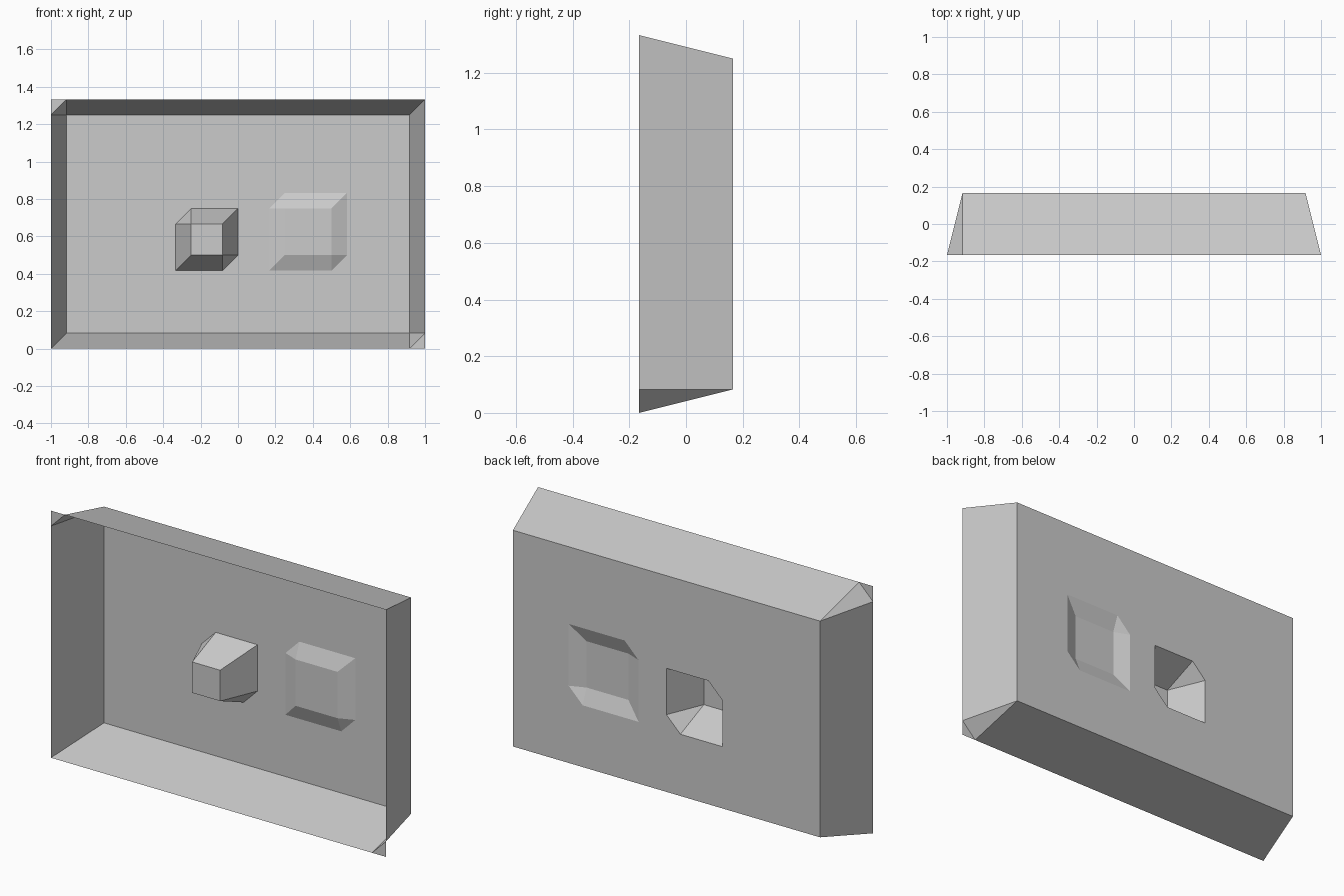
import bpy, bmesh

if "Cube" in bpy.data.objects:
    bpy.data.objects.remove(bpy.data.objects["Cube"])

U = 1 / 12            # the model sits on a 1/12 grid
BACK, FRONT = 2 * U, -2 * U


def square(x0, x1, z0, z1, y):
    return [(x0, y, z0), (x1, y, z0), (x1, y, z1), (x0, y, z1)]


def rim(x0, x1, z0, z1, y):
    """Rectangle grown by one unit, top-left and bottom-right corners cut."""
    return [(x0 - U, y, z0 - U), (x1, y, z0 - U), (x1 + U, y, z0),
            (x1 + U, y, z1 + U), (x0, y, z1 + U), (x0 - U, y, z1)]


def finish(bm, name):
    bmesh.ops.recalc_face_normals(bm, faces=bm.faces)
    me = bpy.data.meshes.new(name)
    bm.to_mesh(me)
    bm.free()
    ob = bpy.data.objects.new(name, me)
    bpy.context.collection.objects.link(ob)
    return ob


def flared_walls(bm, rect, y_in, y_out):
    """Four sloping walls and two corner triangles; returns both vertex loops."""
    a = [bm.verts.new(p) for p in square(*rect, y_in)]
    h = [bm.verts.new(p) for p in rim(*rect, y_out)]
    for f in ((a[0], a[1], h[1], h[0]), (a[1], h[2], h[1]),
              (a[1], a[2], h[3], h[2]), (a[2], a[3], h[4], h[3]),
              (a[3], h[5], h[4]), (a[3], a[0], h[0], h[5])):
        bm.faces.new(f)
    return a, h


def raised_panel(name, rect, depth):
    """Hollow block pressed forward out of the back plate."""
    bm = bmesh.new()
    cap, _ = flared_walls(bm, rect, BACK - depth, BACK)
    bm.faces.new(cap)
    return finish(bm, name)


TRAY = (-11 * U, 11 * U, U, 15 * U)
BLOCK = (-3 * U, -U, 6 * U, 8 * U)
PANEL = (3 * U, 6 * U, 6 * U, 9 * U)

# Tray walls with the two corner tabs in the front plane
bm = bmesh.new()
_, h = flared_walls(bm, TRAY, BACK, FRONT)
for p, q, x, z in ((h[1], h[2], 1, 0), (h[4], h[5], -1, 16 * U)):
    bm.faces.new((p, q, bm.verts.new((x, FRONT, z))))
finish(bm, "tray_walls")

# Back plate with two six-sided openings
bm = bmesh.new()
edges = []
for loop in (square(*TRAY, BACK), rim(*BLOCK, BACK), rim(*PANEL, BACK)):
    vs = [bm.verts.new(p) for p in loop]
    edges += [bm.edges.new((vs[i - 1], vs[i])) for i in range(len(vs))]
bmesh.ops.triangle_fill(bm, use_beauty=True, use_dissolve=False,
                        edges=edges, normal=(0, 1, 0))
finish(bm, "back_plate")

# Pressed-out shapes
raised_panel("deep_block", BLOCK, 0.2)
raised_panel("shallow_panel", PANEL, 0.033)
